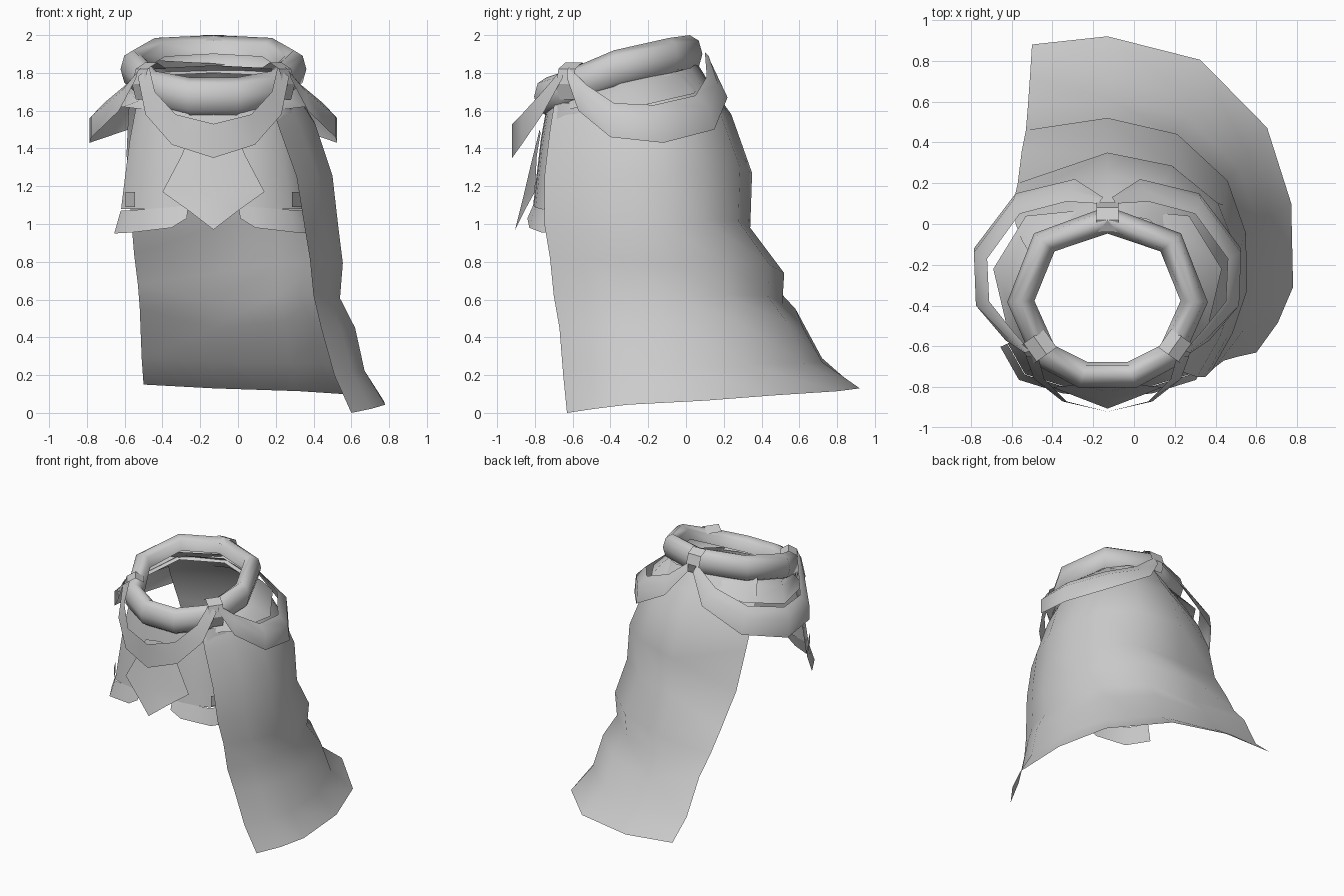
import bpy, bmesh, math
from mathutils import Vector

if "Cube" in bpy.data.objects:
    bpy.data.objects.remove(bpy.data.objects["Cube"])

cloth = bpy.data.materials.new("light_grey_cloth")
cloth.use_nodes = True
GREY = (0.6, 0.6, 0.6, 1)
cloth.diffuse_color = GREY
cloth.node_tree.nodes["Principled BSDF"].inputs["Base Color"].default_value = GREY

MID_X = -0.13      # everything is laid out around this axis
RING_Y = -0.36     # middle of the neck opening


def sheet(name, rows, wrap_cols=False, wrap_rows=False, mirror=False, angle=50):
    """Skin a grid of points into a cloth surface."""
    bm = bmesh.new()
    grid = [[bm.verts.new(p) for p in row] for row in rows]
    n, m = len(grid), len(grid[0])
    for i in range(n if wrap_rows else n - 1):
        for j in range(m if wrap_cols else m - 1):
            k, l = (i + 1) % n, (j + 1) % m
            bm.faces.new((grid[i][j], grid[i][l], grid[k][l], grid[k][j]))
    bmesh.ops.recalc_face_normals(bm, faces=bm.faces)
    mesh = bpy.data.meshes.new(name)
    bm.to_mesh(mesh)
    bm.free()
    mesh.materials.append(cloth)
    ob = bpy.data.objects.new(name, mesh)
    bpy.context.collection.objects.link(ob)
    ob.location.x = MID_X
    if mirror:
        mod = ob.modifiers.new("mirror", 'MIRROR')
        mod.use_clip = True
    bpy.ops.object.select_all(action='DESELECT')
    ob.select_set(True)
    bpy.context.view_layer.objects.active = ob
    bpy.ops.object.shade_smooth_by_angle(angle=math.radians(angle))
    return ob


def loop(half):
    """Close a half outline, back middle to front, across the middle."""
    return [Vector(p) for p in half + [(-x, y, z) for x, y, z in half[:0:-1]]]


def section(p, wide, high, start, end, shift=Vector()):
    """Open oval cross-section standing on the ring path at p, in degrees from outside."""
    out = Vector((p.x, p.y, 0)).normalized()
    middle = p + shift + Vector((0, RING_Y, 0))
    turns = [math.radians(d) for d in range(start, end + 1, 45)]
    return [middle + out * wide * math.cos(a) + Vector((0, 0, high * math.sin(a)))
            for a in turns]


# Rolled collar, open on the underside of its inner edge
path = loop([(0, 0.38, 1.90), (0.31, 0.27, 1.885), (0.425, -0.02, 1.82),
             (0.31, -0.28, 1.71), (0.12, -0.38, 1.675)])
sheet("rolled_collar", [section(p, 0.067, 0.1, -90, 180) for p in path],
      wrap_rows=True, angle=70)

# Clips that hold the drapes
for name, spot, high in (("back_clip", (0, 0.38, 1.9), 0.1),
                         ("left_clip", (0.33, -0.235, 1.74), 0.115),
                         ("right_clip", (-0.33, -0.235, 1.74), 0.115)):
    p = Vector(spot)
    along = Vector((-p.y, p.x, 0)).normalized() * 0.055
    sheet(name, [section(p, 0.085, high, -45, 135, s * along) for s in (-1, 1)], angle=20)

# Shoulder yoke spreading out under the collar
brim = loop([(0, 0.44, 1.74), (0.4, 0.4, 1.69), (0.56, 0.14, 1.63),
             (0.48, -0.2, 1.62), (0.15, -0.385, 1.58)])
neck = [Vector((p.x * 0.97, p.y * 0.97, p.z - 0.06)) for p in path]
lift = Vector((0, 0, 0.02))
yoke = [neck, [(a + b) / 2 + lift for a, b in zip(neck, brim)], brim]
sheet("shoulder_yoke", [[p + Vector((0, RING_Y, 0)) for p in row] for row in yoke], True)

# Long cape: back height, front height, side reach, back reach, left and right edges
cape_rows = [
    (0.13, 0.00, 0.91, 1.28, (-0.37, 0.88), (0.73, -0.63)),
    (0.27, 0.20, 0.80, 1.08, (-0.38, 0.72), (0.64, -0.65)),
    (0.45, 0.45, 0.75, 0.98, (-0.39, 0.58), (0.57, -0.67)),
    (0.58, 0.62, 0.67, 0.87, (-0.40, 0.46), (0.53, -0.70)),
    (0.74, 0.82, 0.685, 0.88, (-0.42, 0.36), (0.51, -0.72)),
    (0.98, 1.00, 0.66, 0.70, (-0.44, 0.20), (0.48, -0.75)),
    (1.27, 1.25, 0.63, 0.71, (-0.46, 0.11), (0.44, -0.75)),
    (1.58, 1.50, 0.54, 0.60, (-0.45, 0.00), (0.35, -0.72)),
    (1.72, 1.62, 0.46, 0.50, (-0.42, -0.08), (0.31, -0.70)),
    (1.85, 1.67, 0.40, 0.42, (-0.36, -0.18), (0.27, -0.68)),
]
arc = [(0, 1), (0.5, 0.91), (0.86, 0.65), (0.99, 0.36), (1, 0.04)]
rows = []
for i, (zb, zf, side, back, a, b) in enumerate(cape_rows):
    flat = [Vector(a)] + [Vector((u * side, v * back + RING_Y)) for u, v in arc]
    flat += [(flat[-1] + Vector(b)) * 0.5 + Vector((0.015, -0.015)), Vector(b)]
    last = len(flat) - 1
    fold = 0.1 if 1 < i < 7 else 0.02     # the folds sag towards the middle of the back
    rows.append([(q.x, q.y, zb + (zf - zb) * max(j - 1, 0) / (last - 1)
                  + (fold, 0, fold / 3)[min(j, 2)] * (j < 4))
                 for j, q in enumerate(flat)])
sheet("long_cape", rows, angle=70)

# Front of the vest, with a flared hem open in the middle
curve = [(0, -0.48), (0.14, -0.475), (0.22, -0.465), (0.43, -0.40), (0.52, -0.24)]


def vest_row(scale, heights):
    return [(x * scale, y * scale + RING_Y, z) for (x, y), z in zip(curve, heights)]


sheet("vest_front", [vest_row(s, [z] * 5) for s, z in
                     ((0.78, 1.64), (0.85, 1.45), (0.9, 1.25), (0.94, 1.08))], mirror=True)
sheet("vest_hem", [vest_row(0.945, [1.1, 1.1, 1.09, 1.075, 1.07])[1:],
                   vest_row(1.01, [1.03, 1.03, 0.98, 0.955, 0.95])[1:]], mirror=True)

# Pointed chest flap
sheet("chest_flap", [[(0, -0.775, 1.5), (0.12, -0.77, 1.48)],
                     [(0, -0.82, 1.32), (0.17, -0.79, 1.36)],
                     [(0, -0.86, 1.15), (0.27, -0.80, 1.17)],
                     [(0, -0.905, 0.97), (0.13, -0.855, 1.07)]], mirror=True)

# Draped sashes hanging between the clips
sheet("front_drape",
      [[(0, -0.92, 1.53), (0.2, -0.87, 1.58), (0.31, -0.76, 1.70), (0.34, -0.65, 1.83)],
       [(0, -0.92, 1.35), (0.22, -0.87, 1.42), (0.36, -0.76, 1.58), (0.40, -0.65, 1.78)]],
      mirror=True)
upper = [(0.38, -0.62, 1.83), (0.46, -0.53, 1.74), (0.58, -0.38, 1.64), (0.59, -0.17, 1.63),
         (0.43, 0.05, 1.68), (0.2, 0.11, 1.78), (0.04, 0.1, 1.91)]
middle = [(0.40, -0.63, 1.81), (0.49, -0.56, 1.70), (0.645, -0.4, 1.57), (0.655, -0.14, 1.56),
          (0.46, 0.12, 1.62), (0.18, 0.17, 1.74), (0.03, 0.12, 1.89)]
lower = [(0.41, -0.63, 1.77), (0.5, -0.57, 1.6), (0.645, -0.4, 1.46), (0.655, -0.12, 1.43),
         (0.45, 0.15, 1.5), (0.16, 0.22, 1.67), (0.02, 0.13, 1.86)]
sheet("side_drapes", [upper, middle, lower], mirror=True)

# Small buckles on the vest
sheet("vest_buckles", [[(0.415, -0.735, z), (0.465, -0.645, z)] for z in (1.17, 1.09)],
      mirror=True)
